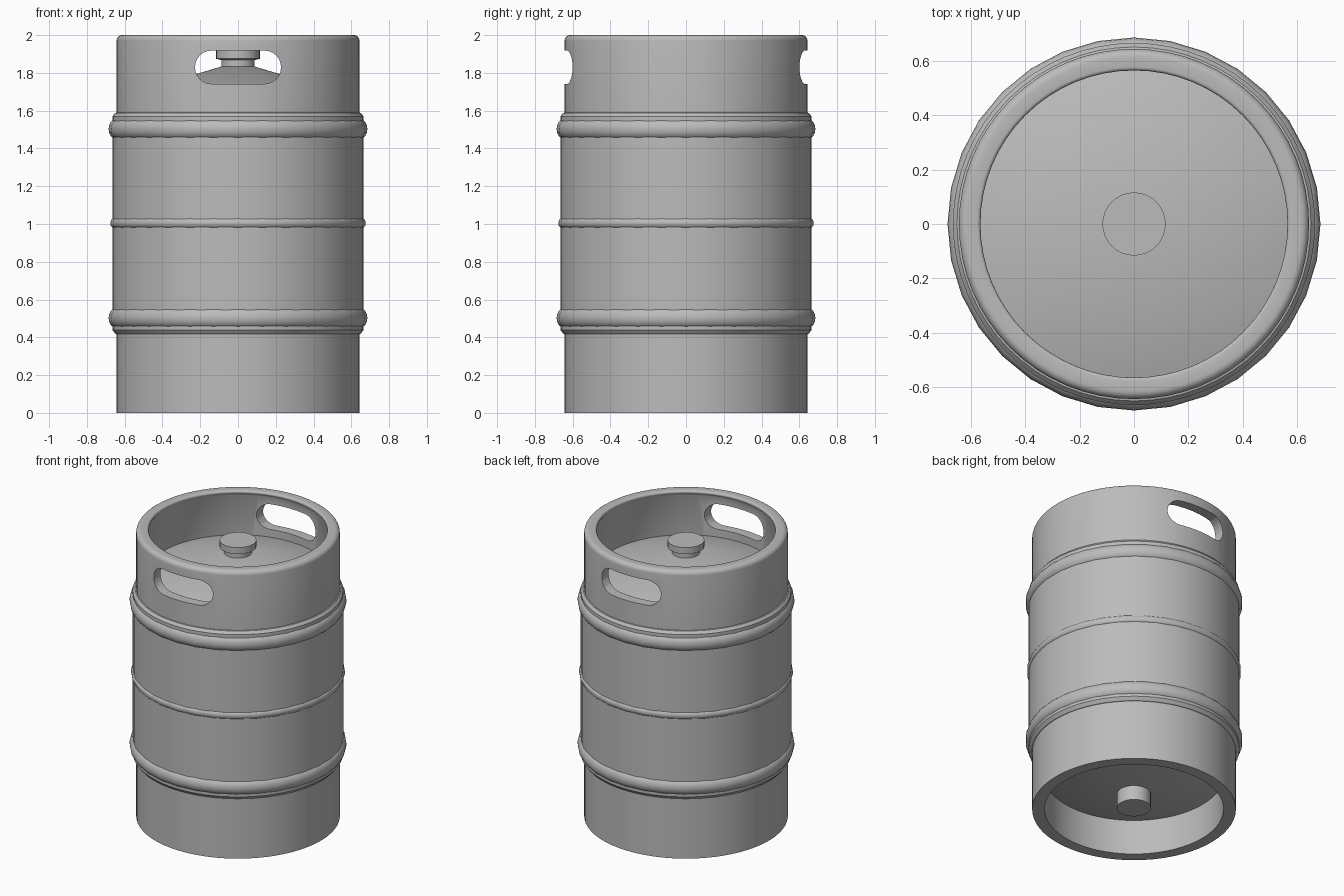
import bpy, bmesh, math

default = bpy.data.objects.get("Cube")
if default:
    bpy.data.objects.remove(default, do_unlink=True)

STEEL = (0.5, 0.5, 0.5, 1)
steel = bpy.data.materials.new("brushed_steel")
steel.use_nodes = True
steel.diffuse_color = STEEL
steel.node_tree.nodes["Principled BSDF"].inputs["Base Color"].default_value = STEEL


def add_object(name, bm):
    bmesh.ops.recalc_face_normals(bm, faces=bm.faces)
    mesh = bpy.data.meshes.new(name)
    bm.to_mesh(mesh)
    bm.free()
    mesh.materials.append(steel)
    obj = bpy.data.objects.new(name, mesh)
    bpy.context.collection.objects.link(obj)
    return obj


def smooth(obj, angle=30):
    bpy.ops.object.select_all(action='DESELECT')
    obj.select_set(True)
    bpy.context.view_layer.objects.active = obj
    bpy.ops.object.shade_smooth_by_angle(angle=math.radians(angle))


def lathe(name, profile, sides=64, closed=False, angle=30):
    """Spin a list of (radius, height) points around the z axis."""
    bm = bmesh.new()
    verts = [bm.verts.new((r, 0, z)) for r, z in profile]
    pairs = list(zip(verts, verts[1:]))
    if closed:
        pairs.append((verts[-1], verts[0]))
    edges = [bm.edges.new(p) for p in pairs]
    bmesh.ops.spin(bm, geom=verts + edges, cent=(0, 0, 0), axis=(0, 0, 1),
                   angle=math.tau, steps=sides, use_merge=True)
    bmesh.ops.remove_doubles(bm, verts=bm.verts, dist=0.0001)
    obj = add_object(name, bm)
    smooth(obj, angle)
    return obj


def arc(cr, cz, rr, rz, start, end, steps):
    """Points of an elliptical arc in the profile plane."""
    result = []
    for i in range(steps + 1):
        a = math.radians(start + (end - start) * i / steps)
        result.append((cr + rr * math.cos(a), cz + rz * math.sin(a)))
    return result


# Barrel with a shallow cone at each end
lathe("barrel", [(0, 0.08), (0.585, 0.25), (0.6, 0.4), (0.65, 0.42), (0.665, 0.44),
                 (0.665, 1.57), (0.65, 1.588), (0.6, 1.6), (0.585, 1.685), (0, 1.86)])

# Bottom skirt: plain thick ring
lathe("bottom_skirt", [(0.565, 0), (0.643, 0), (0.643, 0.45), (0.565, 0.45)], closed=True)

# Top collar: thick ring with a rounded outer rim and a small inner lip
collar_profile = [(0.575, 1.55), (0.643, 1.55)]
collar_profile += arc(0.613, 1.97, 0.03, 0.03, 0, 90, 6)
collar_profile += arc(0.577, 1.987, 0.013, 0.013, 90, 230, 6)
collar_profile += [(0.575, 1.965)]
collar = lathe("top_collar", collar_profile, closed=True)

# Hand holes: one pill-shaped prism cut through front and back
HOLE_R, HOLE_HALF, HOLE_Z = 0.088, 0.228, 1.83
bm = bmesh.new()
offset = HOLE_HALF - HOLE_R
outline = arc(offset, HOLE_Z, HOLE_R, HOLE_R, -90, 90, 12)
outline += arc(-offset, HOLE_Z, HOLE_R, HOLE_R, 90, 270, 12)
face = bm.faces.new([bm.verts.new((x, -1, z)) for x, z in outline])
extruded = bmesh.ops.extrude_face_region(bm, geom=[face])
bmesh.ops.translate(bm, vec=(0, 2, 0),
                    verts=[v for v in extruded["geom"] if isinstance(v, bmesh.types.BMVert)])
cutter = add_object("hand_hole_cutter", bm)
cutter.hide_render = True
cut = collar.modifiers.new("hand_holes", 'BOOLEAN')
cut.operation = 'DIFFERENCE'
cut.solver = 'EXACT'
cut.object = cutter
bpy.context.view_layer.objects.active = collar
bpy.ops.object.modifier_apply(modifier=cut.name)
bpy.data.objects.remove(cutter, do_unlink=True)
smooth(collar)

# Rolling rings: two wide and one slim
for name, z, radius, rr, rz in (("lower_ring", 0.503, 0.645, 0.04, 0.053),
                                ("middle_ring", 1.005, 0.655, 0.021, 0.027),
                                ("upper_ring", 1.503, 0.645, 0.04, 0.053)):
    lathe(name, arc(radius, z, rr, rz, 0, 337.5, 15), sides=32, closed=True, angle=60)

# Valve on the top cone and plug under the bottom cone
lathe("valve", [(0, 1.8), (0.088, 1.8), (0.088, 1.868), (0.116, 1.875),
                (0.116, 1.92), (0, 1.92)], sides=32)
lathe("bottom_plug", [(0, 0.01), (0.107, 0.01), (0.107, 0.15), (0, 0.15)], sides=32)
